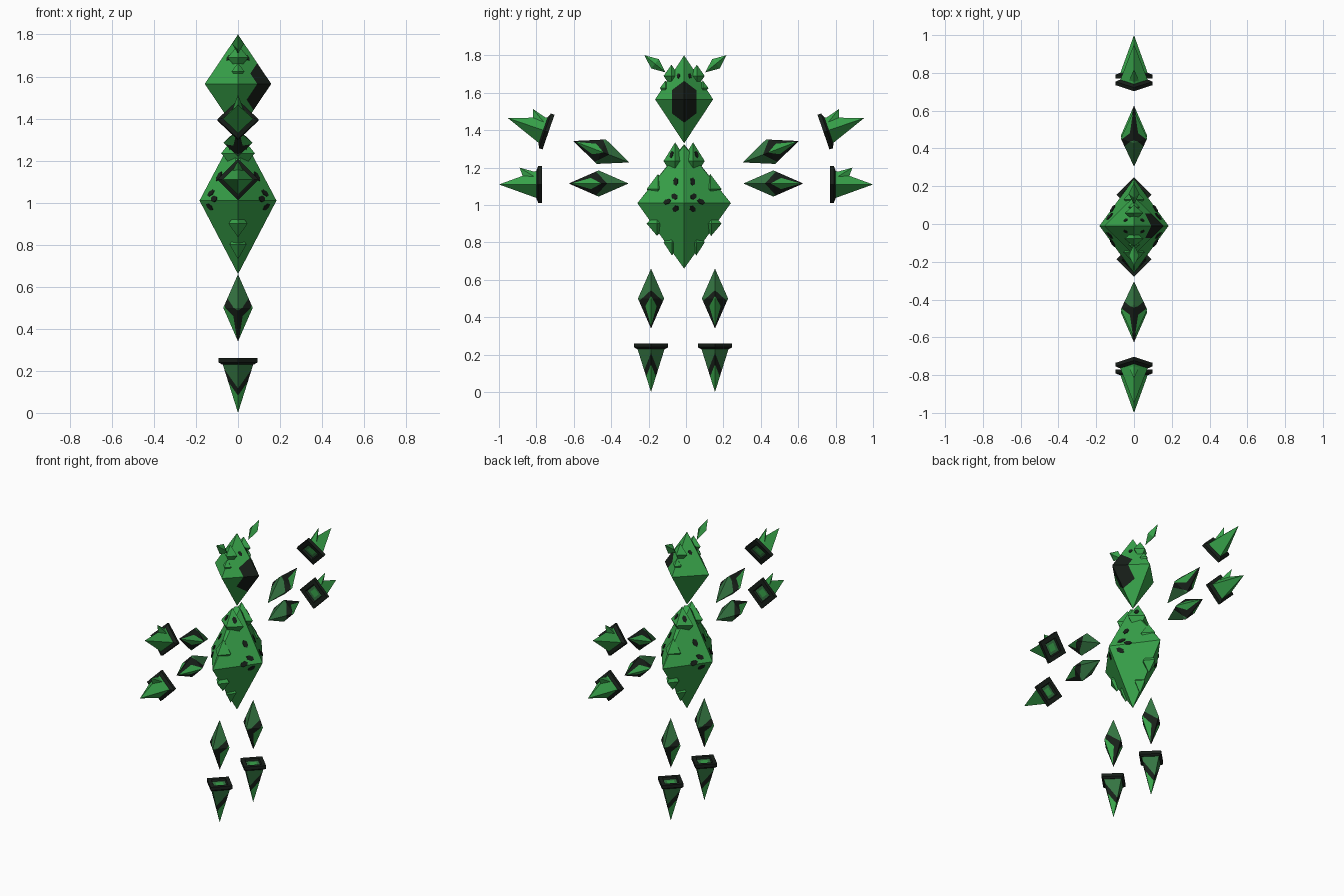
import bpy, bmesh, math
from mathutils import Vector, Matrix

if "Cube" in bpy.data.objects:
    bpy.data.objects.remove(bpy.data.objects["Cube"])


def material(name, rgb):
    m = bpy.data.materials.new(name)
    m.diffuse_color = (*rgb, 1)
    m.use_nodes = True
    m.node_tree.nodes["Principled BSDF"].inputs["Base Color"].default_value = m.diffuse_color
    return m


MATS = [material("bright green", (0.040, 0.375, 0.070)),
        material("moss green", (0.035, 0.18, 0.055)),
        material("near black", (0.009, 0.014, 0.010))]
GREEN, MOSS, BLACK = 0, 1, 2


def finish(bm, name, matrix=Matrix()):
    bmesh.ops.recalc_face_normals(bm, faces=bm.faces)
    me = bpy.data.meshes.new(name)
    bm.to_mesh(me)
    bm.free()
    for m in MATS:
        me.materials.append(m)
    ob = bpy.data.objects.new(name, me)
    ob.matrix_world = matrix
    bpy.context.collection.objects.link(ob)
    return ob


def hull(bm, pts, mat=GREEN):
    """Convex crystal from a few corner points."""
    vs = [bm.verts.new(p) for p in pts]
    r = bmesh.ops.convex_hull(bm, input=vs)
    for g in r["geom"]:
        if isinstance(g, bmesh.types.BMFace):
            g.material_index = mat


def octa_points(c=(0, 0, 0), h=(1, 1, 1)):
    return [Vector(c) + Vector([s * h[i] if j == i else 0 for j in range(3)])
            for i in range(3) for s in (-1, 1)]


def paint(bm, lines, rule):
    """Cut along a|y| + z = d lines, then colour faces by rule(x, |y|, z)."""
    for a, d in lines:
        for s in (-1, 1):
            no = Vector((0, a * s, 1))
            bmesh.ops.bisect_plane(bm, geom=bm.verts[:] + bm.edges[:] + bm.faces[:],
                                   dist=1e-6, plane_co=(0, 0, d), plane_no=no)
    for f in bm.faces:
        c = f.calc_center_median()
        f.material_index = rule(c.x, abs(c.y), c.z)


def lobes(bm, cy, items):
    """Small crystals on the edges, mirrored front to back."""
    for y, z, hx, hy, hz in items:
        for s in (-1, 1):
            hull(bm, octa_points((0, cy + s * y, z), (hx, hy, hz)))


def spots(bm, c, h, items, size, ysides=(-1, 1)):
    """Dark leaf plates on the crystal's faces, at (y, z) offsets, mirrored."""
    for y, z, ang in items:
        for sx in (-1, 1):
            for sy in ysides:
                x = h[0] * (1 - y / h[1] - abs(z) / h[2])
                n = Vector((sx / h[0], sy / h[1], math.copysign(1 / h[2], z))).normalized()
                a = math.radians(ang)
                u = Vector((0, sy * math.cos(a), math.sin(a)))
                u = (u - n * u.dot(n)).normalized()
                w = n.cross(u)
                o = Vector(c) + Vector((sx * x, sy * y, z))
                ring = [(math.cos(k * math.pi / 3) * size,
                         math.sin(k * math.pi / 3) * size * 0.62) for k in range(6)]
                hull(bm, [o + u * p + w * q + n * e for p, q in ring
                          for e in (-0.002, 0.003)], BLACK)


# ---- torso
CY = -0.01
TC, TH = Vector((0, CY, 1.01)), Vector((0.183, 0.25, 0.35))
LOBE = (0.048, 1.235, 0.08, 0.062, 0.10)
bm = bmesh.new()
hull(bm, octa_points(TC, TH) [:5] + [Vector((0, CY, 1.325))]
     + [Vector((s * 0.02, CY, 1.318)) for s in (-1, 1)])
lobes(bm, CY, [LOBE, (0.14, 1.085, 0.055, 0.06, 0.08),
               (0.145, 0.90, 0.045, 0.055, 0.065), (0.065, 0.80, 0.04, 0.045, 0.07)])
finish(bm, "torso")

# ---- dark spots on the torso flanks and shoulder crystals
bm = bmesh.new()
spots(bm, TC, TH, [(0.05, 0.035, 35), (0.09, 0.008, 0), (0.045, -0.03, -40),
                   (0.045, 0.115, 70)], 0.025)
for s in (-1, 1):
    spots(bm, (0, CY + s * LOBE[0], LOBE[1]), LOBE[2:], [(0.018, 0.035, 70)], 0.022, (s,))
finish(bm, "torso_spots")

# ---- head with a dark mask on one side
HC, HH = Vector((0, CY, 1.565)), Vector((0.158, 0.155, 0.235))
bm = bmesh.new()
hull(bm, octa_points())
for s in (-1, 1):
    bmesh.ops.bisect_plane(bm, geom=bm.verts[:] + bm.edges[:] + bm.faces[:], dist=1e-6,
                           plane_co=(0, s * 0.42, 0), plane_no=(0, 1, 0))
paint(bm, [(0.5, 0.42), (-0.5, -0.53)],
      lambda x, v, w: BLACK if x > 0 and v < 0.42 and w + 0.5 * v < 0.42
      and w - 0.5 * v > -0.53 else GREEN)
bmesh.ops.transform(bm, matrix=Matrix.Translation(HC) @ Matrix.Diagonal((*HH, 1)), verts=bm.verts)
lobes(bm, CY, [(0.068, 1.69, 0.05, 0.042, 0.06), (0.10, 1.625, 0.03, 0.03, 0.04)])
finish(bm, "head")
bm = bmesh.new()
spots(bm, HC, HH, [(0.03, 0.125, 60)], 0.017)
finish(bm, "head_spots")


def pose(y, z, angle):
    return Matrix.Translation((0, y, z)) @ Matrix.Rotation(math.radians(angle), 4, 'X')


# ---- floating horns
for s, n in ((-1, "front"), (1, "back")):
    bm = bmesh.new()
    hull(bm, octa_points((0, 0, 0), (0.028, 0.032, 0.073)))
    finish(bm, n + "_horn", pose(s * 0.163 - 0.003, 1.755, -s * 51))


# ---- upper limb crystal: moss root, dark band, bright panel toward the tip
def limb_rule(x, v, w):
    if w + 0.4 * v > 0.28:
        return MOSS
    if w + 0.8 * v < 0.09 and w - v / 0.65 > -0.92:
        return GREEN
    return BLACK


def limb(name, matrix):
    bm = bmesh.new()
    hull(bm, octa_points())
    paint(bm, [(0.4, 0.28), (0.8, 0.09), (-1 / 0.65, -0.92)], limb_rule)
    bmesh.ops.scale(bm, vec=(0.07, 0.07, 0.16), verts=bm.verts)
    finish(bm, name, matrix)


# ---- limb end: recessed diamond cuff and a pointed crystal along -z
def ring_points(r, z):
    return [(r, 0, z), (0, r, z), (-r, 0, z), (0, -r, z)]


def limb_end(name, matrix, length, rim, thumb=0):
    bm = bmesh.new()
    profile = [(0.076, -0.03), (rim, -0.02), (rim, 0), (0.06, 0), (0.053, -0.012), (0.03, -0.012)]
    rings = [[bm.verts.new(p) for p in ring_points(r, z)] for r, z in profile]
    for k in range(5):
        for i in range(4):
            j = (i + 1) % 4
            f = bm.faces.new((rings[k][i], rings[k][j], rings[k + 1][j], rings[k + 1][i]))
            f.material_index = MOSS if k == 4 else BLACK
    bm.faces.new(rings[-1]).material_index = GREEN
    bm.faces.new(rings[0][::-1]).material_index = BLACK
    finish(bm, name + "_cuff", matrix)

    bm = bmesh.new()
    hull(bm, ring_points(1, 1) + [(0, 0, 0)])
    if not thumb:
        # chevron on both flanks of the foot
        paint(bm, [(0.8, 0.64), (0.8, 0.9)],
              lambda x, v, w: GREEN if w + 0.8 * v < 0.64 else
              BLACK if w + 0.8 * v < 0.9 else MOSS)
    bmesh.ops.scale(bm, vec=(0.073, 0.073, length - 0.028), verts=bm.verts)
    bmesh.ops.translate(bm, vec=(0, 0, -length), verts=bm.verts)
    if thumb:
        hull(bm, [(0.03, thumb * 0.035, -0.03), (-0.03, thumb * 0.035, -0.03),
                  (0, thumb * 0.065, -0.03), (0, thumb * 0.01, -0.09),
                  (0, thumb * 0.09, -0.12)])
    finish(bm, name + "_point", matrix)


# ---- four arms and two legs, front and back
for s, n in ((-1, "front"), (1, "back")):
    limb(n + "_lower_arm", pose(s * 0.467, 1.115, s * 90))
    limb(n + "_upper_arm", pose(s * 0.453, 1.285, s * 111))
    limb_end(n + "_lower_hand", pose(s * 0.77, 1.11, s * 90), 0.23, 0.098, s)
    limb_end(n + "_upper_hand", pose(s * 0.735, 1.39, s * 109), 0.23, 0.098, s)
    ly = s * 0.171 - 0.016
    limb(n + "_leg", pose(ly, 0.5, 0))
    limb_end(n + "_foot", pose(ly, 0.26, 0), 0.26, 0.092)
